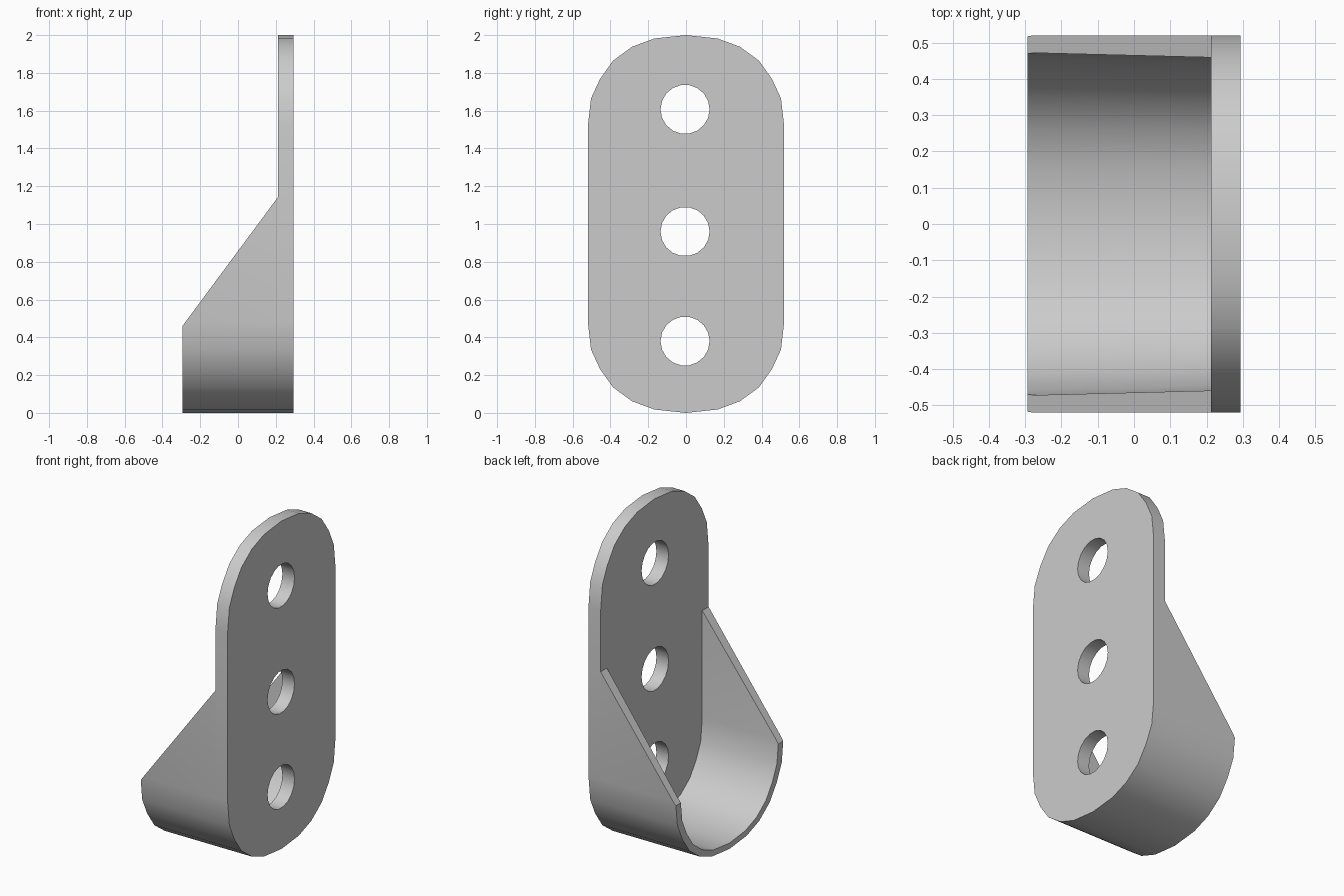
import bpy, bmesh, math
from mathutils import Vector

if "Cube" in bpy.data.objects:
    bpy.data.objects.remove(bpy.data.objects["Cube"])

X_BACK, X_PLATE, X_FRONT = -0.294, 0.212, 0.294

grey = bpy.data.materials.new("plain grey")
grey.diffuse_color = (0.6, 0.6, 0.6, 1)
grey.use_nodes = True
grey.node_tree.nodes["Principled BSDF"].inputs["Base Color"].default_value = grey.diffuse_color

# Quarter of the rounded end: (half width, height above the tip)
QUARTER = [(0.52, 0.485), (0.503, 0.335), (0.455, 0.232), (0.386, 0.135),
           (0.286, 0.062), (0.168, 0.018)]
LOWER = [(-y, z) for y, z in QUARTER] + [(0, 0)] + QUARTER[::-1]
UPPER = [(-y, 2 - z) for y, z in LOWER]


def finish(bm, name):
    bmesh.ops.recalc_face_normals(bm, faces=bm.faces)
    mesh = bpy.data.meshes.new(name)
    bm.to_mesh(mesh)
    bm.free()
    mesh.materials.append(grey)
    obj = bpy.data.objects.new(name, mesh)
    bpy.context.collection.objects.link(obj)
    bpy.ops.object.select_all(action='DESELECT')
    obj.select_set(True)
    bpy.context.view_layer.objects.active = obj
    bpy.ops.object.shade_smooth_by_angle(angle=math.radians(35))
    return obj


def loop_edges(bm, pts, x):
    vs = [bm.verts.new((x, y, z)) for y, z in pts]
    return [bm.edges.new((vs[i - 1], vs[i])) for i in range(len(vs))]


# Back plate: rounded outline with three round holes
bm = bmesh.new()
edges = loop_edges(bm, LOWER + UPPER, X_PLATE)
for zc in (0.38, 0.96, 1.607):
    edges += loop_edges(bm, [(-0.005 + 0.13 * math.cos(math.tau * i / 18),
                              zc + 0.13 * math.sin(math.tau * i / 18))
                             for i in range(18)], X_PLATE)
bmesh.ops.triangle_fill(bm, edges=edges, use_beauty=True, normal=(1, 0, 0))
ext = bmesh.ops.extrude_face_region(bm, geom=bm.faces[:])
bmesh.ops.translate(bm, vec=(X_FRONT - X_PLATE, 0, 0),
                    verts=[g for g in ext["geom"] if isinstance(g, bmesh.types.BMVert)])
finish(bm, "mounting_plate")

# Cup wall: U-shaped shell, slightly thicker at the plate, cut on a slant
outer = [(-0.52, 1.4)] + LOWER + [(0.52, 1.4)]


def inner(wall, floor):
    k = (0.52 - wall) / 0.52
    return [(y * k, z + floor * max(0, 1 - z / 0.485)) for y, z in outer]


bm = bmesh.new()
rows = [[bm.verts.new((x, y, z)) for y, z in pts] for x, pts in (
    (X_BACK, outer), (X_PLATE, outer),
    (X_PLATE, inner(0.061, 0.045)), (X_BACK, inner(0.048, 0.036)))]
for r in range(4):
    a, b = rows[r - 1], rows[r]
    for i in range(len(outer) - 1):
        bm.faces.new((a[i], a[i + 1], b[i + 1], b[i]))
slope = Vector((X_PLATE - X_BACK, 0, 1.143 - 0.46))
bmesh.ops.bisect_plane(bm, geom=bm.verts[:] + bm.edges[:] + bm.faces[:],
                       plane_co=(X_BACK, 0, 0.46),
                       plane_no=(-slope.z, 0, slope.x), clear_outer=True)
bmesh.ops.holes_fill(bm, edges=[e for e in bm.edges if e.is_boundary], sides=0)
finish(bm, "cup_wall")
